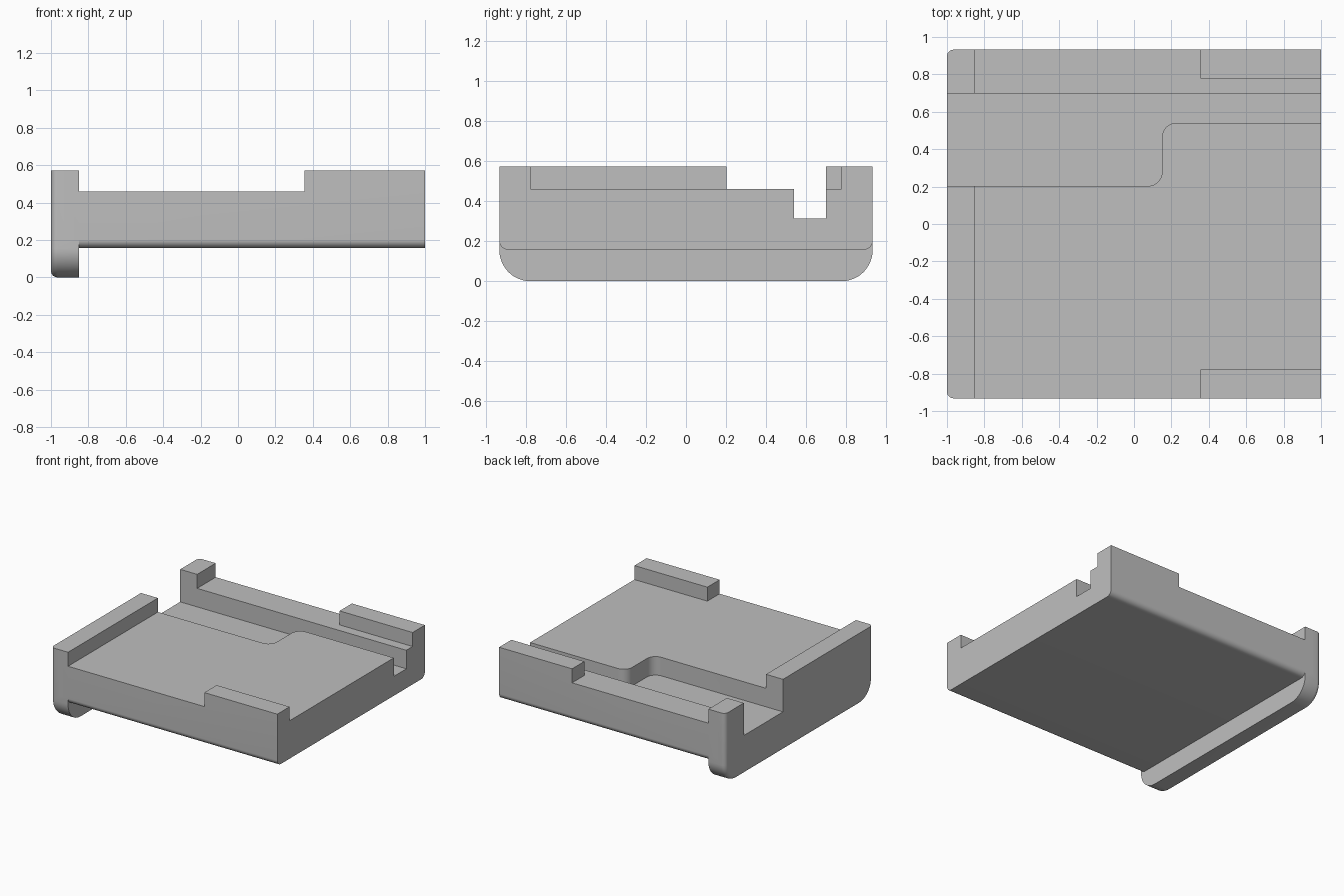
import bpy, bmesh
from math import sin, cos, radians
from mathutils import Vector

cube = bpy.data.objects.get("Cube")
if cube:
    bpy.data.objects.remove(cube, do_unlink=True)

HALF_Y, TOP, LIP_X = 0.932, 0.572, -0.85

grey = bpy.data.materials.new("plain grey")
grey.use_nodes = True
grey.diffuse_color = (0.52, 0.52, 0.52, 1)
grey.node_tree.nodes["Principled BSDF"].inputs["Base Color"].default_value = grey.diffuse_color


def arc(cx, cy, r, start, end, steps=12):
    angles = [radians(start + (end - start) * i / steps) for i in range(steps + 1)]
    return [(cx + r * cos(a), cy + r * sin(a)) for a in angles]


def prism(name, outline, low, high, axis, round_edge=0):
    """Extrude an outline along x (outline in yz) or z (outline in xy)."""
    bm = bmesh.new()
    place = (lambda p: (low, *p)) if axis == "x" else (lambda p: (*p, low))
    face = bm.faces.new([bm.verts.new(place(p)) for p in outline])
    geom = bmesh.ops.extrude_face_region(bm, geom=[face])["geom"]
    shift = Vector((high - low, 0, 0)) if axis == "x" else Vector((0, 0, high - low))
    bmesh.ops.translate(bm, vec=shift, verts=[v for v in geom if isinstance(v, bmesh.types.BMVert)])
    bmesh.ops.recalc_face_normals(bm, faces=bm.faces)
    if round_edge:
        # Round the outer rim, leaving its top edge sharp
        rim = [e for e in bm.edges
               if all(abs(v.co.x - low) < 1e-5 for v in e.verts)
               and not all(v.co.z > TOP - 1e-4 for v in e.verts)]
        bmesh.ops.bevel(bm, geom=rim, offset=round_edge, segments=6, profile=0.5, affect="EDGES")
    mesh = bpy.data.meshes.new(name)
    bm.to_mesh(mesh)
    bm.free()
    mesh.materials.append(grey)
    obj = bpy.data.objects.new(name, mesh)
    bpy.context.collection.objects.link(obj)
    return obj


def slab_profile(bottom, r):
    return ([(HALF_Y, TOP), (-HALF_Y, TOP)]
            + arc(-HALF_Y + r, bottom + r, r, 180, 270)
            + arc(HALF_Y - r, bottom + r, r, 270, 360))


def combine(target, other, operation):
    mod = target.modifiers.new(operation.lower(), "BOOLEAN")
    mod.operation, mod.object, mod.solver = operation, other, "EXACT"
    bpy.context.view_layer.update()
    bpy.context.view_layer.objects.active = target
    bpy.ops.object.modifier_apply(modifier=mod.name)
    bpy.data.objects.remove(other, do_unlink=True)


# Main slab and the deeper end lip
tray = prism("tray_body", slab_profile(0.157, 0.045), -0.92, 1, "x")
lip = prism("end_lip", slab_profile(0, 0.155), -1, LIP_X, "x", 0.035)
combine(tray, lip, "UNION")

# Shallow upper pocket that leaves two corner rails
half = [(LIP_X, -2), (0.355, -2), (0.355, -0.777), (1.2, -0.777)]
pocket = prism("pocket_cutter", half + [(x, -y) for x, y in reversed(half)], 0.46, 1, "z")
combine(tray, pocket, "DIFFERENCE")

# Deep channel, wide through the lip and narrow at the far end
r = 0.075
channel_outline = ([(-2, 0.203)] + arc(0.15 - r, 0.203 + r, r, -90, 0)
                   + arc(0.15 + r, 0.54 - r, r, 180, 90)
                   + [(2, 0.54), (2, 0.698), (-2, 0.698)])
channel = prism("channel_cutter", channel_outline, 0.312, 1, "z")
combine(tray, channel, "DIFFERENCE")

# Smooth the rounded edges, keep the corners crisp
bpy.ops.object.select_all(action="DESELECT")
tray.select_set(True)
bpy.context.view_layer.objects.active = tray
bpy.ops.object.shade_smooth_by_angle(angle=radians(30))
